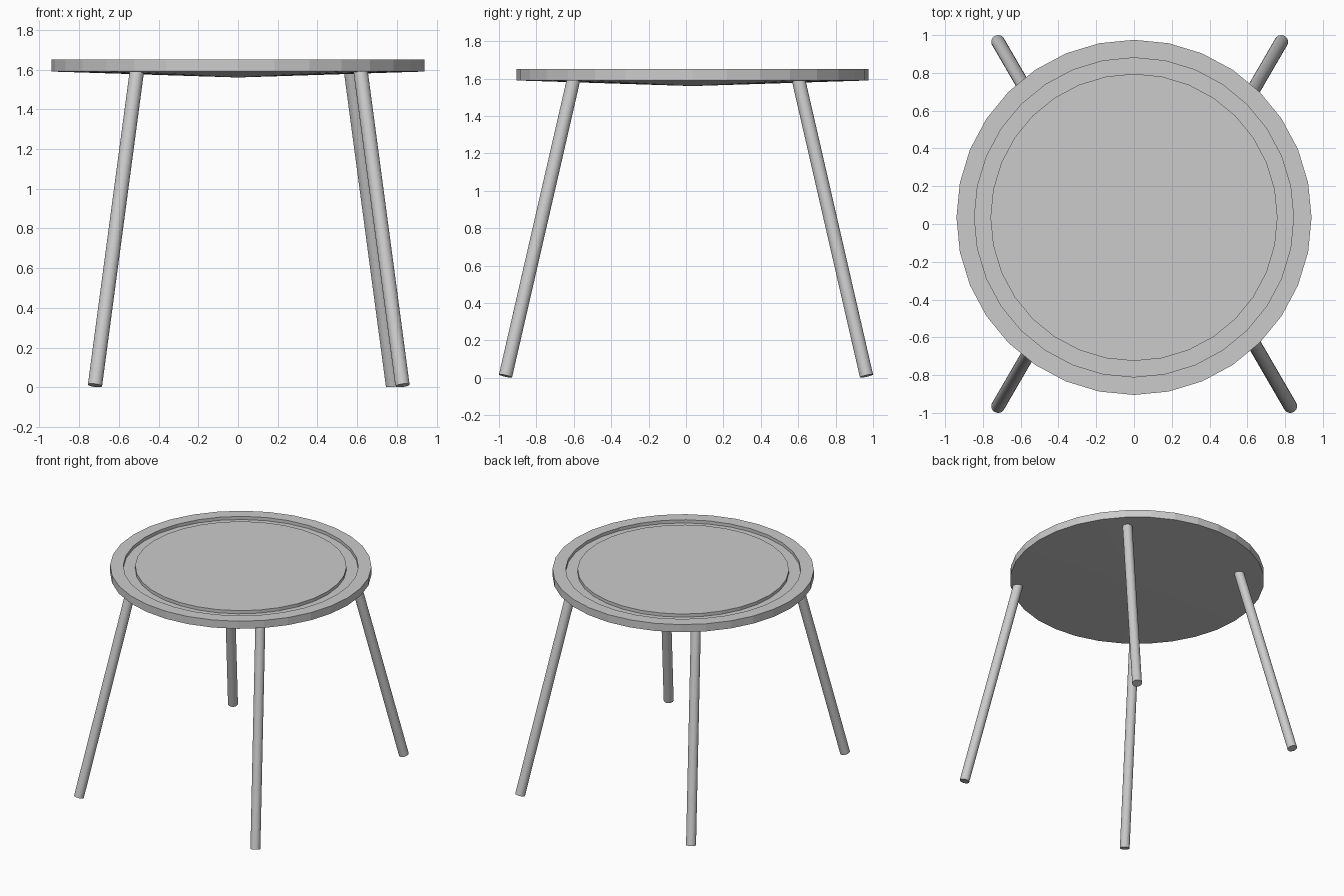
import bpy, bmesh
from math import cos, sin, tau
from mathutils import Vector

if "Cube" in bpy.data.objects:
    bpy.data.objects.remove(bpy.data.objects["Cube"])

SIDES = 32


def make_object(name, bm):
    bmesh.ops.recalc_face_normals(bm, faces=bm.faces)
    mesh = bpy.data.meshes.new(name)
    bm.to_mesh(mesh)
    bm.free()
    obj = bpy.data.objects.new(name, mesh)
    bpy.context.collection.objects.link(obj)
    return obj


def lathe(name, profile, centre_y, bottom_z):
    """Revolve (radius, z) rings; top is capped flat, bottom closes to a point."""
    bm = bmesh.new()
    rings = [[bm.verts.new((r * cos(tau * i / SIDES), centre_y + r * sin(tau * i / SIDES), z))
              for i in range(SIDES)] for r, z in profile]
    for a, b in zip(rings, rings[1:]):
        for i in range(SIDES):
            j = (i + 1) % SIDES
            bm.faces.new((a[i], a[j], b[j], b[i]))
    bm.faces.new(rings[0])
    tip = bm.verts.new((0, centre_y, bottom_z))
    for i in range(SIDES):
        bm.faces.new((rings[-1][i], rings[-1][(i + 1) % SIDES], tip))
    return make_object(name, bm)


def leg(name, foot, top, radius=0.036):
    """Straight round rod between two points."""
    foot, top = Vector(foot), Vector(top)
    axis = top - foot
    bm = bmesh.new()
    bmesh.ops.create_cone(bm, cap_ends=True, segments=SIDES, radius1=radius,
                          radius2=radius, depth=axis.length)
    obj = make_object(name, bm)
    obj.location = (foot + top) / 2
    obj.rotation_mode = 'QUATERNION'
    obj.rotation_quaternion = axis.to_track_quat('Z', 'Y')
    return obj


# Round top with a ring groove and a shallow conical underside
lathe("table_top", [(0.76, 1.65), (0.76, 1.625), (0.845, 1.625), (0.845, 1.65),
                    (0.94, 1.65), (0.94, 1.59)], 0.035, 1.56)

# Four splayed legs: name, foot x, top x, side of y
for name, foot_x, top_x, s in (("front_left_leg", -0.72, -0.508, -1),
                               ("back_left_leg", -0.72, -0.508, 1),
                               ("front_right_leg", 0.828, 0.616, -1),
                               ("back_right_leg", 0.78, 0.568, 1)):
    leg(name, (foot_x, 0.965 * s, 0.01), (top_x, 0.60 * s, 1.60))
